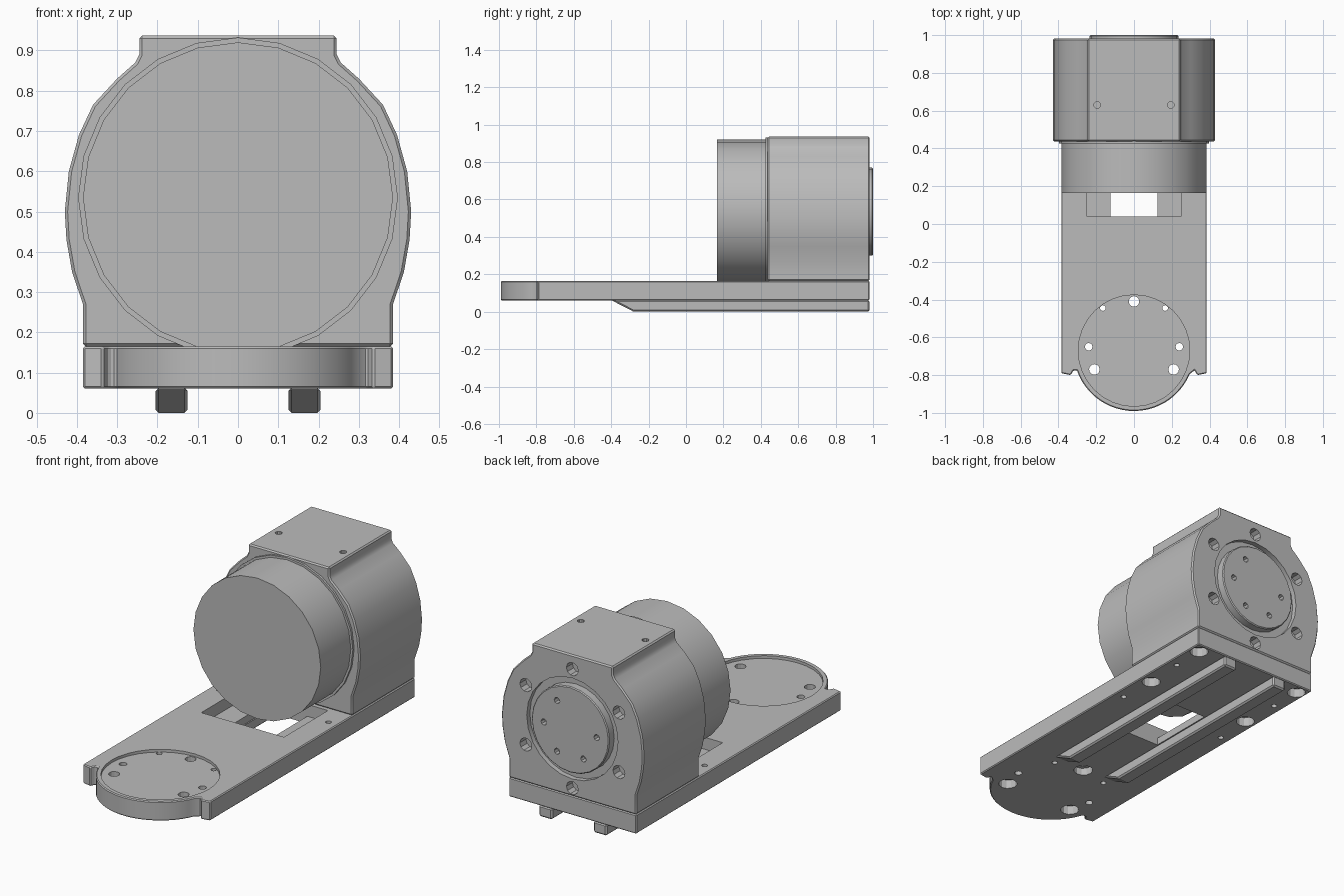
import bpy, bmesh
from math import sin, cos, radians, pi
from mathutils import Matrix, Vector

cube = bpy.data.objects.get("Cube")
if cube:
    bpy.data.objects.remove(cube)

GREY = (0.5, 0.5, 0.5, 1)
grey = bpy.data.materials.new("machined grey")
grey.use_nodes = True
grey.diffuse_color = GREY
grey.node_tree.nodes["Principled BSDF"].inputs["Base Color"].default_value = GREY

# Axis maps: profile coordinates (a, b) and depth t to a 3D point
AXES = {
    "x": lambda a, b, t: (t, a, b),
    "y": lambda a, b, t: (a, t, b),
    "z": lambda a, b, t: (a, b, t),
}


def prism(bm, points, axis, start, end):
    """Extrude a closed 2D profile along an axis."""
    rings = [[bm.verts.new(AXES[axis](a, b, t)) for a, b in points] for t in (start, end)]
    bm.faces.new(rings[0])
    bm.faces.new(rings[1])
    n = len(points)
    for i in range(n):
        j = (i + 1) % n
        bm.faces.new((rings[0][i], rings[0][j], rings[1][j], rings[1][i]))


def circle(a, b, r, n):
    return [(a + r * cos(2 * pi * i / n), b + r * sin(2 * pi * i / n)) for i in range(n)]


def rod(bm, axis, centre, r, start, end, n=12):
    prism(bm, circle(*centre, r, n), axis, start, end)


def box(bm, x, y, z):
    prism(bm, [(x[0], y[0]), (x[1], y[0]), (x[1], y[1]), (x[0], y[1])], "z", *z)


def make(name, bm):
    bmesh.ops.recalc_face_normals(bm, faces=bm.faces[:])
    mesh = bpy.data.meshes.new(name)
    bm.to_mesh(mesh)
    bm.free()
    mesh.materials.append(grey)
    obj = bpy.data.objects.new(name, mesh)
    bpy.context.collection.objects.link(obj)
    return obj


def apply(obj, mod):
    bpy.context.view_layer.objects.active = obj
    bpy.ops.object.modifier_apply(modifier=mod.name)


def bevel(obj, width):
    mod = obj.modifiers.new("edge bevel", "BEVEL")
    mod.width, mod.segments, mod.angle_limit = width, 1, radians(50)
    apply(obj, mod)


def cut(obj, bm):
    tool = make("cutter", bm)
    tool.hide_render = True
    mod = obj.modifiers.new("cut", "BOOLEAN")
    mod.operation, mod.object, mod.solver = "DIFFERENCE", tool, "EXACT"
    mod.use_self = True
    apply(obj, mod)
    bpy.data.objects.remove(tool)


def smooth(obj):
    bpy.ops.object.select_all(action="DESELECT")
    obj.select_set(True)
    bpy.context.view_layer.objects.active = obj
    bpy.ops.object.shade_smooth_by_angle(angle=radians(28))


# Base plate with a rounded nose and small notches beside it
DISC_Y, DISC_R = -0.67, 0.32
PLATE = (0.06, 0.165)
nose = [(DISC_R * cos(radians(a)), DISC_Y + DISC_R * sin(radians(a)))
        for a in range(199, 342, 6)]
outline = [(0.385, 0.98), (-0.385, 0.98), (-0.385, -0.79), (-0.335, -0.8), (-0.32, -0.775)]
outline += nose + [(0.32, -0.775), (0.335, -0.8), (0.385, -0.79)]
bm = bmesh.new()
prism(bm, outline, "z", *PLATE)
base = make("base_plate", bm)
bevel(base, 0.005)

# Shallow seat in the nose, stepped window in the plate
bm = bmesh.new()
rod(bm, "z", (0, DISC_Y), 0.295, 0.15, 0.2, 32)
box(bm, (-0.25, 0.25), (0.04, 0.42), (0.1, 0.2))
cut(base, bm)
bm = bmesh.new()
box(bm, (-0.125, 0.125), (0.04, 0.42), (0.0, 0.2))
cut(base, bm)

# Through holes, then wider countersinks from below
bm = bmesh.new()
sunk = bmesh.new()
rod(bm, "z", (0, -0.41), 0.028, 0, 0.2)
rod(sunk, "z", (0, -0.41), 0.05, 0, 0.1)
for s in (-1, 1):
    for x, y, r in ((0.165, -0.445, 0.015), (0.24, -0.65, 0.02), (0.21, -0.77, 0.028),
                    (0.33, 0.31, 0.015), (0.33, 0.74, 0.015)):
        rod(bm, "z", (s * x, y), r, 0, 0.2)
    for x, y in ((0.21, -0.77), (0.32, 0.52), (0.33, 0.92)):
        rod(sunk, "z", (s * x, y), 0.048, 0, 0.11)
cut(base, bm)
cut(base, sunk)
smooth(base)

# Two guide rails with sloped front ends
for side, s in (("right", -1), ("left", 1)):
    bm = bmesh.new()
    prism(bm, [(-0.4, 0.062), (-0.28, 0), (0.98, 0), (0.98, 0.062)],
          "x", s * 0.125, s * 0.205)
    rail = make(side + "_rail", bm)
    bevel(rail, 0.008)

# Motor housing: flat top, bulging sides, straight foot
CZ = 0.535
half = [(0.385, 0.165), (0.385, 0.27), (0.412, 0.35), (0.426, 0.43), (0.43, 0.5),
        (0.42, 0.6), (0.395, 0.69), (0.36, 0.765), (0.3, 0.83), (0.255, 0.87),
        (0.245, 0.89), (0.245, 0.937)]
bm = bmesh.new()
prism(bm, half + [(-x, z) for x, z in reversed(half)], "y", 0.437, 0.982)
housing = make("motor_housing", bm)
bevel(housing, 0.007)

# Rear ring recess, front clearance and screw holes
bm = bmesh.new()
rod(bm, "y", (0, CZ), 0.276, 0.955, 1.1, 24)
for i in range(6):
    a = radians(30 + 60 * i)
    rod(bm, "y", (0.325 * cos(a), CZ + 0.325 * sin(a)), 0.036, 0.93, 1.1, 10)
for s in (-1, 1):
    rod(bm, "z", (s * 0.195, 0.63), 0.018, 0.88, 1.1, 10)
cut(housing, bm)
smooth(housing)

# Output flange on the rear, with a ring of small holes
bm = bmesh.new()
rod(bm, "y", (0, CZ), 0.235, 0.95, 1.0, 24)
flange = make("output_flange", bm)
bevel(flange, 0.005)
bm = bmesh.new()
for i in (0, 1, 3, 4, 5):
    a = radians(60 * i)
    rod(bm, "y", (0.16 * cos(a), CZ + 0.16 * sin(a)), 0.017, 0.97, 1.1, 8)
cut(flange, bm)
smooth(flange)

# Motor body in front of the housing, with a thin collar
bm = bmesh.new()
rod(bm, "y", (0, CZ), 0.385, 0.165, 0.45, 24)
motor = make("motor_body", bm)
smooth(motor)
bm = bmesh.new()
rod(bm, "y", (0, CZ), 0.397, 0.425, 0.45, 24)
collar = make("motor_collar", bm)
smooth(collar)
